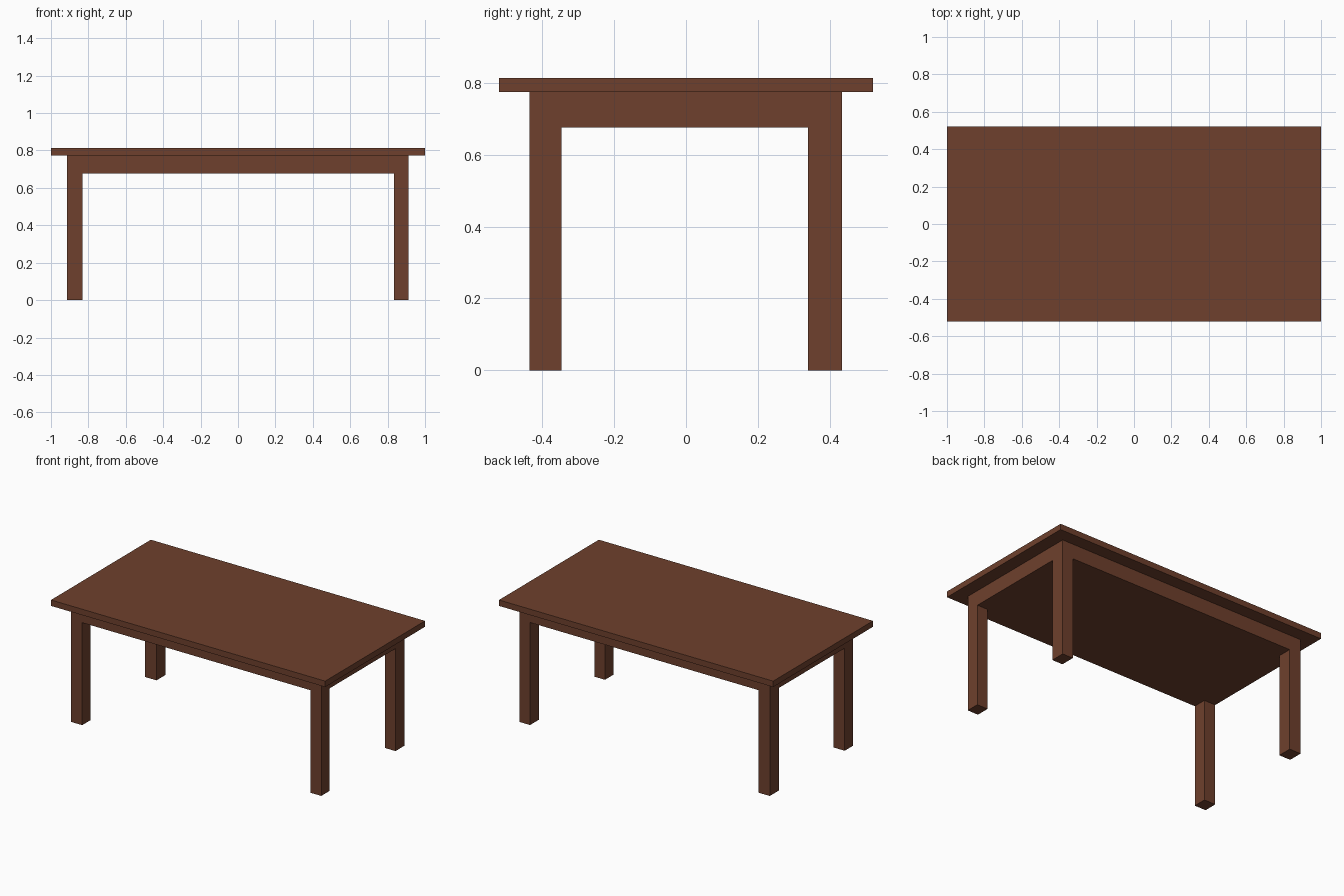
import bpy, bmesh

if "Cube" in bpy.data.objects:
    bpy.data.objects.remove(bpy.data.objects["Cube"])

TOP_Z, UNDER_Z, RAIL_Z = 0.813, 0.774, 0.676

wood = bpy.data.materials.new("brown wood")
wood.diffuse_color = (0.156, 0.051, 0.026, 1)
wood.use_nodes = True
wood.node_tree.nodes["Principled BSDF"].inputs["Base Color"].default_value = wood.diffuse_color


def add_object(name, bm):
    bmesh.ops.recalc_face_normals(bm, faces=bm.faces)
    mesh = bpy.data.meshes.new(name)
    bm.to_mesh(mesh)
    bm.free()
    mesh.materials.append(wood)
    obj = bpy.data.objects.new(name, mesh)
    bpy.context.collection.objects.link(obj)
    return obj


def extrude(bm, faces, dz):
    """Extrude faces vertically and return nothing; the old faces are replaced."""
    new = bmesh.ops.extrude_face_region(bm, geom=faces)["geom"]
    verts = [g for g in new if isinstance(g, bmesh.types.BMVert)]
    bmesh.ops.translate(bm, verts=verts, vec=(0, 0, dz))


# Table top: a plain board
bm = bmesh.new()
bmesh.ops.create_cube(bm, size=1)
bmesh.ops.scale(bm, vec=(2.0, 1.04, TOP_Z - UNDER_Z), verts=bm.verts)
bmesh.ops.translate(bm, vec=(0, 0, (TOP_Z + UNDER_Z) / 2), verts=bm.verts)
add_object("table_top", bm)

# Base: solid apron block with the four legs drawn down from its corners
xs = [-0.915, -0.832, 0.834, 0.912]
ys = [-0.435, -0.347, 0.339, 0.434]
bm = bmesh.new()
grid = [[bm.verts.new((x, y, UNDER_Z)) for y in ys] for x in xs]
for i in range(3):
    for j in range(3):
        bm.faces.new((grid[i][j], grid[i + 1][j], grid[i + 1][j + 1], grid[i][j + 1]))
top_faces = list(bm.faces)
geom = bmesh.ops.extrude_face_region(bm, geom=top_faces, use_keep_orig=True)["geom"]
bmesh.ops.translate(bm, vec=(0, 0, RAIL_Z - UNDER_Z),
                    verts=[g for g in geom if isinstance(g, bmesh.types.BMVert)])
corners = [f for f in geom if isinstance(f, bmesh.types.BMFace)
           and abs(f.calc_center_median().x) > 0.8
           and abs(f.calc_center_median().y) > 0.3
           and f.calc_center_median().z < RAIL_Z + 0.001]
extrude(bm, corners, -RAIL_Z)
add_object("apron_and_legs", bm)
